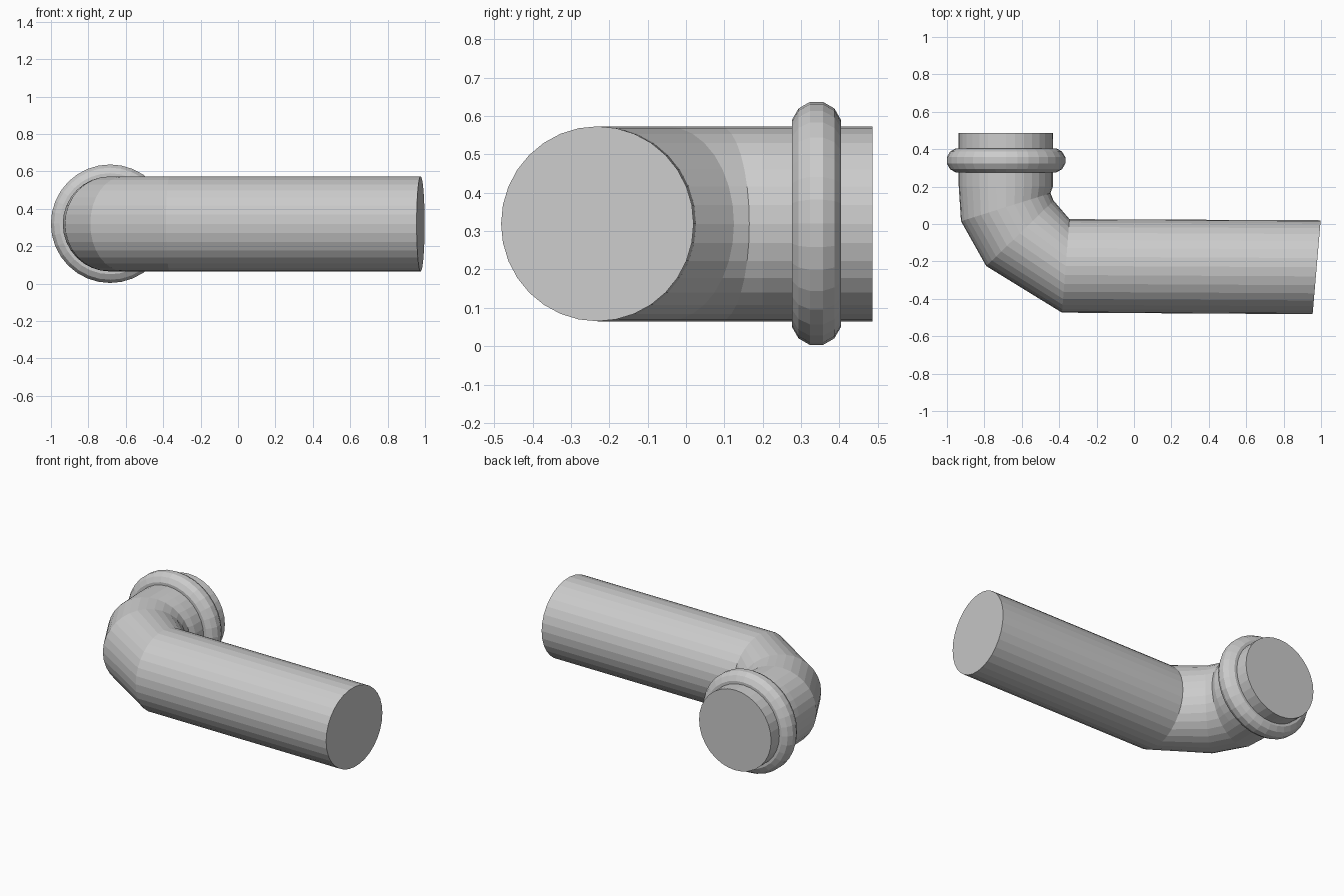
import bpy, bmesh, math
from mathutils import Vector

cube = bpy.data.objects.get("Cube")
if cube:
    bpy.data.objects.remove(cube)

SIDES = 32
CENTRE_Z = 0.319
RADIUS = 0.254

grey = bpy.data.materials.new("pipe grey")
grey.use_nodes = True
colour = (0.6, 0.6, 0.6, 1)
grey.diffuse_color = colour
grey.node_tree.nodes["Principled BSDF"].inputs["Base Color"].default_value = colour


def loft(name, rings, closed=False):
    """Skin a list of point rings; cap the ends unless the rings form a loop."""
    bm = bmesh.new()
    loops = [[bm.verts.new(p) for p in ring] for ring in rings]
    pairs = list(zip(loops, loops[1:]))
    if closed:
        pairs.append((loops[-1], loops[0]))
    else:
        bm.faces.new(loops[0])
        bm.faces.new(loops[-1])
    for a, b in pairs:
        for i in range(len(a)):
            j = (i + 1) % len(a)
            bm.faces.new((a[i], a[j], b[j], b[i]))
    bmesh.ops.recalc_face_normals(bm, faces=bm.faces)
    mesh = bpy.data.meshes.new(name)
    bm.to_mesh(mesh)
    bm.free()
    mesh.materials.append(grey)
    obj = bpy.data.objects.new(name, mesh)
    bpy.context.collection.objects.link(obj)
    return obj


def mitre_ring(outer, inner):
    """Elliptical pipe section between the outside and inside of the bend."""
    a, b = Vector((*outer, CENTRE_Z)), Vector((*inner, CENTRE_Z))
    mid, half = (a + b) / 2, (a - b) / 2
    up = Vector((0, 0, RADIUS))
    angles = [math.tau * i / SIDES for i in range(SIDES)]
    return [mid + half * math.cos(t) + up * math.sin(t) for t in angles]


# Pipe with a mitred elbow: outside and inside point of each joint
joints = [
    ((-0.937, 0.486), (-0.432, 0.486)),
    ((-0.937, 0.20), (-0.434, 0.20)),
    ((-0.925, 0.015), (-0.446, 0.165)),
    ((-0.79, -0.225), (-0.43, 0.125)),
    ((-0.385, -0.474), (-0.345, 0.026)),
    ((0.955, -0.482), (0.998, 0.02)),
]
loft("elbow_pipe", [mitre_ring(o, i) for o, i in joints])

# Rounded collar near the short end
COLLAR_SIDES = 12
collar_rings = []
for k in range(COLLAR_SIDES):
    p = math.tau * (k + 0.5) / COLLAR_SIDES
    r, y = 0.253 + 0.066 * math.cos(p), 0.34 + 0.066 * math.sin(p)
    angles = [math.tau * i / SIDES for i in range(SIDES)]
    collar_rings.append([Vector((-0.684 + r * math.cos(t), y, 0.32 + r * math.sin(t)))
                         for t in angles])
loft("collar", collar_rings, closed=True)
